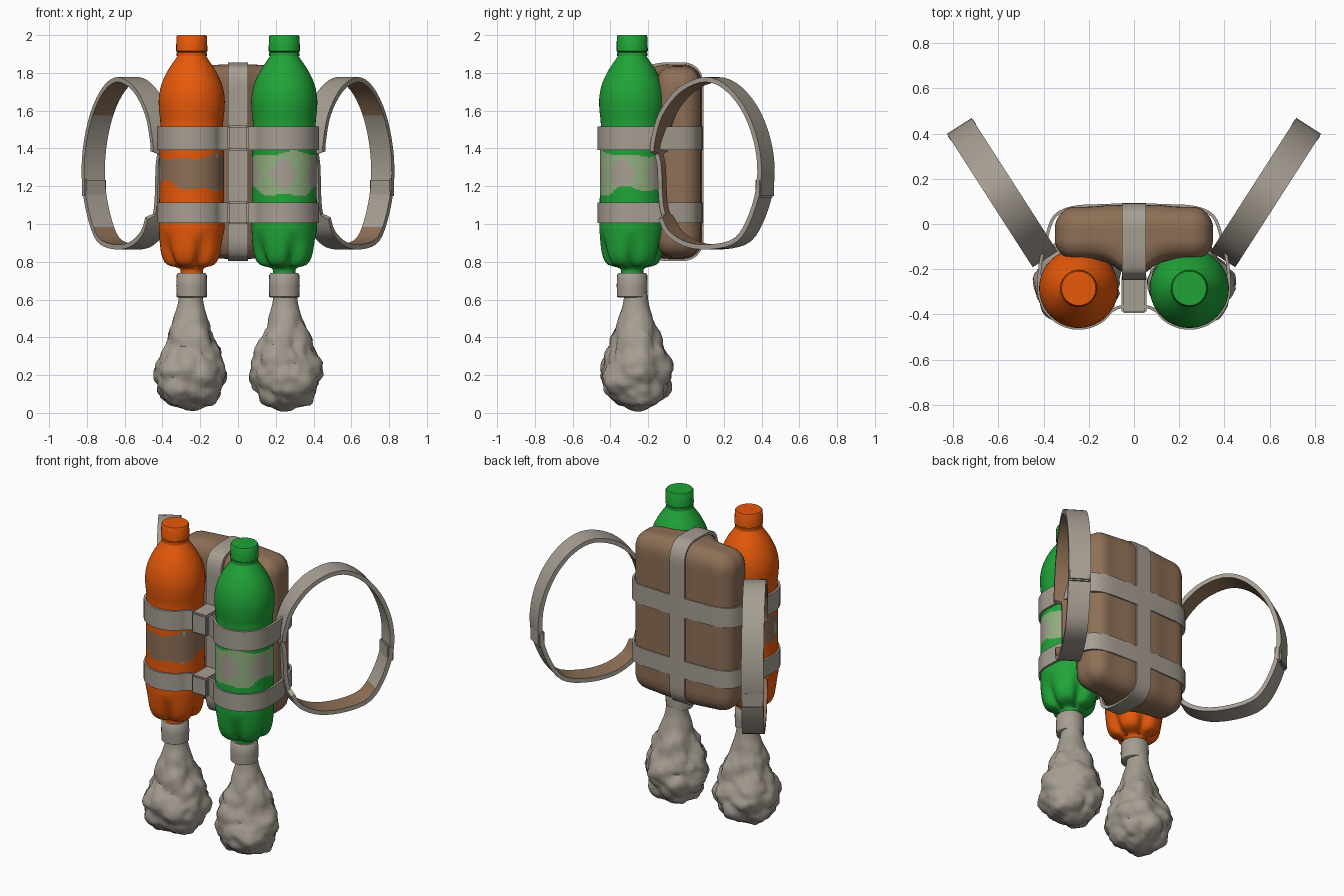
import bpy, bmesh, math
from mathutils import Vector, noise

if "Cube" in bpy.data.objects:
    bpy.data.objects.remove(bpy.data.objects["Cube"])


def material(name, rgb):
    m = bpy.data.materials.new(name)
    m.diffuse_color = (*rgb, 1)
    m.use_nodes = True
    m.node_tree.nodes["Principled BSDF"].inputs["Base Color"].default_value = m.diffuse_color
    return m


ORANGE = material("orange", (0.80, 0.10, 0.003))
GREEN = material("green", (0.014, 0.37, 0.038))
GREY = material("warm grey", (0.38, 0.34, 0.29))
BROWN = material("brown", (0.27, 0.16, 0.093))
PALE = material("pale green", (0.29, 0.44, 0.22))


def finish(name, bm, mats, angle=40):
    bmesh.ops.recalc_face_normals(bm, faces=bm.faces[:])
    me = bpy.data.meshes.new(name)
    bm.to_mesh(me)
    bm.free()
    ob = bpy.data.objects.new(name, me)
    bpy.context.collection.objects.link(ob)
    for m in mats:
        me.materials.append(m)
    bpy.ops.object.select_all(action='DESELECT')
    ob.select_set(True)
    bpy.context.view_layer.objects.active = ob
    bpy.ops.object.shade_smooth_by_angle(angle=math.radians(angle))
    return ob


def spline(pts, steps, closed):
    """Catmull-Rom curve through 2D points."""
    n, out = len(pts), []
    get = lambda i: Vector(pts[i % n] if closed else pts[min(max(i, 0), n - 1)])
    for i in range(n if closed else n - 1):
        a, b, c, d = (get(i + k) for k in (-1, 0, 1, 2))
        for s in range(steps):
            t = s / steps
            out.append(0.5 * (2 * b + (c - a) * t + (2 * a - 5 * b + 4 * c - d) * t * t
                              + (3 * b - a - 3 * c + d) * t ** 3))
    if not closed:
        out.append(get(n - 1))
    return out


def lathe(name, prof, centre, mats, n=40, shape=None, paint=None):
    """Revolve (radius, z) points; shape() moves vertices, paint() picks a slot."""
    bm = bmesh.new()
    rings = []
    for r, z in prof:
        ring = []
        for k in range(n):
            a = 2 * math.pi * k / n
            p = Vector((max(r, 0.002) * math.cos(a), max(r, 0.002) * math.sin(a), z))
            if shape:
                p = shape(p, a)
            ring.append(bm.verts.new(p + Vector((centre[0], centre[1], 0))))
        rings.append(ring)
    for i in range(len(rings) - 1):
        for k in range(n):
            f = bm.faces.new((rings[i][k], rings[i][(k + 1) % n],
                              rings[i + 1][(k + 1) % n], rings[i + 1][k]))
            if paint:
                f.material_index = paint(math.remainder(2 * math.pi * (k + .5) / n, 2 * math.pi),
                                         (prof[i][1] + prof[i + 1][1]) / 2)
    bm.faces.new(rings[0])
    bm.faces.new(rings[-1])
    return finish(name, bm, mats)


def strap(name, path, origin, u, v, w, half, thick, mats, lining=None):
    """Closed flat band on a counter-clockwise u,v path; half(q) is its half width."""
    bm = bmesh.new()
    u, v, w, origin = Vector(u), Vector(v), Vector(w), Vector(origin)
    n, rows = len(path), []
    for i in range(n):
        t = (path[(i + 1) % n] - path[i - 1]).normalized()
        nor = Vector((t.y, -t.x)) * thick / 2
        row = []
        for side, h in ((1, -1), (1, 1), (-1, 1), (-1, -1)):
            q = path[i] + nor * side
            row.append(bm.verts.new(origin + u * q.x + v * q.y + w * half(path[i]) * h))
        rows.append(row)
    for i in range(n):
        a, b = rows[i], rows[(i + 1) % n]
        for k in range(4):
            f = bm.faces.new((a[k], a[(k + 1) % 4], b[(k + 1) % 4], b[k]))
            f.material_index = 1 if k == 2 and lining and lining(path[i]) else 0
    return finish(name, bm, mats, 35)


def block(name, centre, size, mat, turn=0):
    bm = bmesh.new()
    bmesh.ops.create_cube(bm, size=1)
    for vert in bm.verts:
        vert.co = Vector(vert.co[i] * size[i] for i in range(3))
    bmesh.ops.bevel(bm, geom=bm.edges[:], offset=0.008, segments=2, affect='EDGES')
    ob = finish(name, bm, [mat])
    ob.location, ob.rotation_euler.z = centre, turn


# Soft pack: rounded box, domed on top, bulging forward between the bottles
HALF, RAD = (0.35, 0.115, 0.495), 0.09


def pack_point(x, y, z):
    p = Vector((x * HALF[0], y * HALF[1], z * HALF[2]))
    q = Vector(min(max(p[i], RAD - HALF[i]), HALF[i] - RAD) for i in range(3))
    p = q + (p - q).normalized() * RAD
    p.z += 0.02 * (p.z / 0.5) * (1 - (p.x / 0.35) ** 2)
    if p.y < 0:
        p.y -= 0.08 * math.exp(-(p.x / 0.09) ** 2) * min(1, -p.y / 0.08)
    else:
        p.y += (0.014 * (1 - (p.x / 0.35) ** 2) - 0.006 * abs(math.cos(p.x * 16))) * p.y / 0.115
    return p + Vector((0, -0.042, 1.33))


bm = bmesh.new()
bmesh.ops.create_cube(bm, size=2)
bmesh.ops.subdivide_edges(bm, edges=bm.edges[:], cuts=25, use_grid_fill=True)
for vert in bm.verts:
    vert.co = pack_point(*vert.co)
finish("pack", bm, [BROWN])

# Vertical strap hugging the pack's middle section
side = [-1 + i / 12 for i in range(24)]
loop = [(s, -1) for s in side] + [(1, s) for s in side] + [(-s, 1) for s in side] + [(-1, -s) for s in side]
loop = [pack_point(0, y, z).yz for y, z in loop]
strap("vertical_strap", loop, (0, 0, 0), (0, 1, 0), (0, 0, 1), (1, 0, 0),
      lambda q: 0.053, 0.022, [GREY])

# Two horizontal bands round bottles and pack, with centre clips
arc = [math.radians(a) for a in range(-145, 11, 12)]
right = [(0.05, -0.365)] + [(0.245 + 0.176 * math.cos(a), -0.285 + 0.176 * math.sin(a)) for a in arc]
right += [(0.415, -0.18), (0.385, -0.05), (0.35, 0.035), (0.27, 0.073), (0.14, 0.081)]
loop = right + [(0, 0.085)] + [(-x, y) for x, y in reversed(right)]
for label, z, h in (("upper", 1.455, 0.062), ("lower", 1.06, 0.055)):
    strap(label + "_band", spline(loop, 3, True), (0, 0, z), (1, 0, 0), (0, 1, 0), (0, 0, 1),
          lambda q: h, 0.014, [GREY])
    block(label + "_clip", (0, -0.31, z), (0.11, 0.17, 2 * h + 0.008), GREY)


# Bottles: lobed base, slight waist at the label, rounded shoulders
body = [(0.06, 0.735), (0.065, 0.765), (0.13, 0.785), (0.158, 0.83), (0.169, 0.9), (0.173, 0.97)]
body += [(0.173, 1.0), (0.172, 1.13)]
shoulder = [(0.172, 1.41), (0.166, 1.53), (0.173, 1.6), (0.174, 1.67), (0.16, 1.74),
            (0.128, 1.81), (0.095, 1.86), (0.075, 1.89)]
rows = [(0.171, 1.15 + 0.0083 * i) for i in range(30)]
profile = ([tuple(p) for p in spline(body, 3, False)] + rows
           + [tuple(p) for p in spline(shoulder, 3, False)])
neck = [(0.08, 1.89), (0.08, 1.908), (0.074, 1.91), (0.083, 1.915), (0.081, 1.992), (0.076, 2.0)]


def lobes(p, a):
    if 0.765 < p.z < 0.96:
        k = 1 - 0.3 * (0.96 - p.z) / 0.18 * (0.5 + 0.5 * math.cos(5 * a)) ** 3
        p.x, p.y = p.x * k, p.y * k
    return p


def wave(a, s):
    return 0.022 * math.sin(2 * a + s) + 0.014 * math.sin(5 * a + 2 * s)


def paint_orange(a, z):
    if not 1.2 + wave(a, 0.6) < z < 1.355 + 0.6 * wave(a, 2.5):
        return 0
    return 2 if noise.noise((3 * math.cos(a), 3 * math.sin(a), 14 * z)) > 0.4 else 1


def paint_green(a, z):
    if not 1.17 + wave(a, 1.5) < z < 1.37 + 0.5 * wave(a, 4):
        return 0
    return 2 if abs(z - 1.265) < 0.035 + 0.045 * math.cos(5 * (a + 0.35)) else 1


# Smoke plume below each nozzle, lumpy like a cloud
plume = spline([(0.062, 0.63), (0.07, 0.57), (0.098, 0.48), (0.135, 0.38), (0.17, 0.28),
                (0.186, 0.2), (0.17, 0.12), (0.12, 0.055), (0.05, 0.02), (0, 0.01)], 5, False)

for side, label, mats, paint in ((-1, "left", [ORANGE, BROWN, GREY], paint_orange),
                                 (1, "right", [GREEN, PALE, GREY], paint_green)):
    c = (side * 0.245, -0.285)

    def lumps(p, a):
        amp = min(1, max(0, (0.58 - p.z) / 0.2)) * min(1, p.z / 0.05)
        d = noise.voronoi(p * 8 + Vector((side * 7, 0, 0)))[0][0]
        fine = noise.voronoi(p * 20)[0][0]
        out = Vector((p.x, p.y, (p.z - 0.25) * 0.5)).normalized()
        p = p + out * amp * (0.055 * (0.5 - d) + 0.02 * (0.5 - fine))
        p.z = max(p.z, 0.0)
        return p

    lathe(label + "_bottle", profile, c, mats, 72, lobes, paint)
    lathe(label + "_bottle_cap", neck, c, mats[:1], 24)
    lathe(label + "_nozzle", [(0.07, 0.61), (0.08, 0.615), (0.082, 0.675), (0.08, 0.73),
                              (0.072, 0.74)], c, [GREY], 24)
    lathe(label + "_smoke", [tuple(p) for p in plume], (side * 0.25, -0.265), [GREY], 56, lumps)

# Shoulder straps: upright loops splayed outward to the back, partly brown lining,
# narrow where they run behind the bottles
ring = [(-0.05, 1.43), (-0.05, 1.37), (-0.035, 1.3), (-0.025, 1.12), (0.0, 1.03), (0.05, 0.95),
        (0.17, 0.89), (0.33, 0.88), (0.48, 0.92), (0.57, 1.05), (0.62, 1.22), (0.61, 1.4),
        (0.54, 1.58), (0.42, 1.715), (0.28, 1.765), (0.12, 1.71), (0.0, 1.58)]
for side, label in ((-1, "left"), (1, "right")):
    strap(label + "_shoulder_strap", spline(ring, 4, True), (side * 0.43, -0.10, 0),
          (side * 0.54, 0.84, 0), (0, 0, 1), (side * 0.84, -0.54, 0),
          lambda q: 0.022 if q.x < 0 and 1.04 < q.y < 1.38 else 0.065, 0.026, [GREY, BROWN],
          lambda q: not (q.x > 0.45 and 0.95 < q.y < 1.58))
    turn = side * -math.atan2(0.54, 0.84)
    block(label + "_buckle", (side * 0.762, 0.416, 1.19), (0.134, 0.04, 0.1), GREY, turn)
